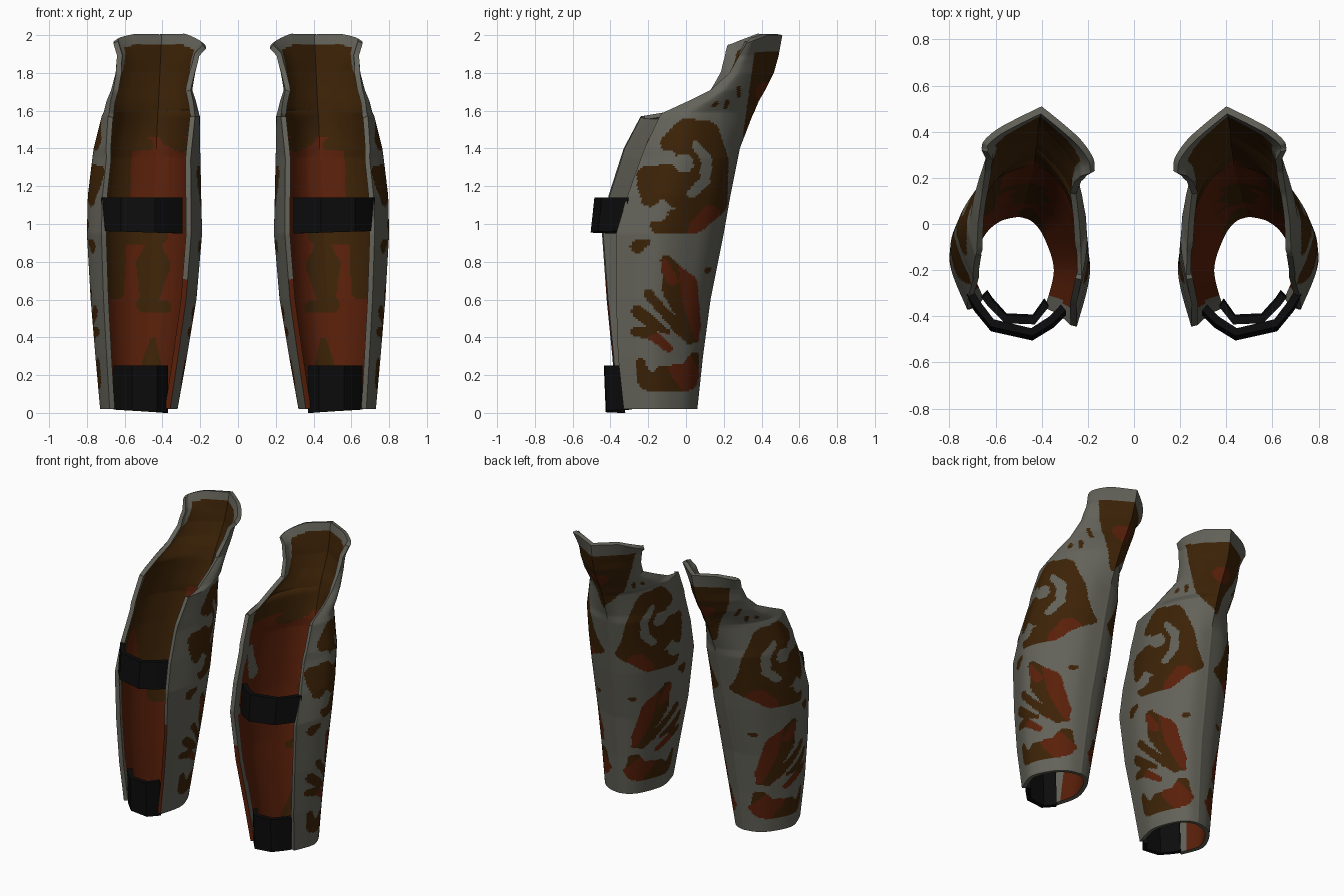
import bpy, bmesh, math
from mathutils import Vector

cube = bpy.data.objects.get("Cube")
if cube:
    bpy.data.objects.remove(cube)


def material(name, r, g, b):
    m = bpy.data.materials.new(name)
    m.use_nodes = True
    m.diffuse_color = (r, g, b, 1)
    node = m.node_tree.nodes["Principled BSDF"]
    node.inputs["Base Color"].default_value = (r, g, b, 1)
    node.inputs["Roughness"].default_value = 0.8
    return m


GREY, BROWN, RED = range(3)
PAINTS = [material("stone_grey", .125, .123, .1),
          material("dark_brown", .045, .016, .002),
          material("rust_red", .1, .014, .003)]
BLACK = material("strap_black", .0035, .0035, .0035)

# Shell levels: z, medial x, lateral x, back y, medial front y, lateral front y
LEVELS = [(.02, .32, .73, .06, -.37, -.33), (.3, .27, .755, .09, -.39, -.36),
          (.6, .22, .78, .13, -.42, -.37), (.95, .19, .80, .20, -.445, -.37),
          (1.15, .195, .795, .235, -.41, -.31), (1.4, .20, .765, .285, -.33, -.22),
          (1.57, .20, .725, .35, -.24, -.14), (1.59, .205, .715, .36, -.12, -.12),
          (1.65, .22, .70, .385, .01, .01), (1.71, .24, .675, .42, .13, .13),
          (1.8, .225, .65, .465, .185, .23), (1.89, .205, .64, .49, .21, .28),
          (2.0, .17, .66, .51, .23, .32)]
# Half sections from back ridge to front edge: share of width, share of depth
ROUND = [(0, 0), (.4, .06), (.74, .24), (1, .6), (.78, 1)]
PEAKED = [(0, 0), (.42, .28), (.75, .53), (.97, .8), (1, 1)]

# Painted shapes as tapered strokes: y, z, radius
BROWN_STROKES = [
    [(-.09, 1.43, .045), (0, 1.5, .06), (.1, 1.47, .08), (.15, 1.33, .075),
     (.13, 1.12, .09), (.04, 1.03, .08), (-.14, 1.0, .05)],
    [(-.2, 1.25, .06), (-.08, 1.22, .1), (.03, 1.14, .1)],
    [(-.03, 1.42, .05), (.05, 1.3, .06)], [(-.21, 1.22, .05), (-.19, 1.14, .05)],
    [(-.26, .88, .035), (-.21, .9, .02)],
    [(-.1, .8, .035), (-.03, .66, .095), (.03, .46, .05), (.05, .39, .02)],
    [(-.2, .63, .025), (-.13, .55, .025), (-.03, .44, .03), (.02, .38, .02)],
    [(-.26, .54, .03), (-.2, .49, .035), (-.1, .43, .015)],
    [(-.27, .43, .025), (-.19, .42, .03), (-.09, .34, .02)],
    [(-.24, .27, .02), (-.21, .17, .045)], [(-.2, .17, .052), (.01, .17, .052)],
    [(-.12, .2, .05), (.01, .2, .06), (.045, .3, .025)],
    [(.11, .75, .014), (.12, .76, .014)], [(.21, 1.62, .012), (.22, 1.65, .01)],
    [(.15, 1.63, .012), (.16, 1.64, .01)], [(.28, 1.68, .01), (.28, 1.72, .01)],
]
GREY_STROKES = [
    [(-.19, 1.37, .035), (-.08, 1.34, .022), (-.01, 1.32, .05)],
    [(.05, 1.42, .02), (.11, 1.34, .03), (.1, 1.23, .028), (.03, 1.16, .025)],
    [(-.25, 1.04, .03), (-.14, 1.06, .045)],
]
RED_STROKES = [
    [(.13, 1.05, .05), (.07, .97, .06)], [(.03, .78, .07), (.04, .6, .06), (.1, .42, .06)],
    [(-.06, .36, .06), (-.16, .38, .04)], [(-.02, .24, .07), (.05, .12, .06)],
    [(-.12, .78, .03), (-.07, .7, .03)], [(.42, 1.7, .05), (.45, 1.62, .05)],
]
# Lining patches: x, z, radius
LINING_BROWN = [
    [(.66, 1.45, .1), (.67, 1.2, .1), (.67, .9, .08), (.65, .65, .05)],
    [(.42, .94, .05), (.58, .95, .06)],
    [(.45, .9, .04), (.45, .78, .09), (.47, .6, .05)], [(.38, .56, .03), (.5, .57, .04)],
    [(.45, .38, .02), (.46, .26, .05), (.44, .1, .06)],
    [(.3, 1.42, .04), (.36, 1.46, .05)], [(.48, 1.42, .03), (.56, 1.44, .06)],
]


def catmull(points, i, t):
    """Smooth interpolation between points i and i + 1."""
    n = len(points) - 1
    p = [Vector(points[min(max(i + k, 0), n)]) for k in (-1, 0, 1, 2)]
    a = p[1] * 2 + (p[2] - p[0]) * t
    b = (p[0] * 2 - p[1] * 5 + p[2] * 4 - p[3]) * t * t
    c = (p[1] * 3 - p[0] - p[2] * 3 + p[3]) * t ** 3
    return (a + b + c) / 2


def in_stroke(stroke, u, v):
    for (ax, ay, ar), (bx, by, br) in zip(stroke, stroke[1:]):
        dx, dy = bx - ax, by - ay
        t = ((u - ax) * dx + (v - ay) * dy) / (dx * dx + dy * dy)
        t = min(max(t, 0), 1)
        if math.hypot(u - ax - dx * t, v - ay - dy * t) < ar + (br - ar) * t:
            return True
    return False


def inside(strokes, u, v):
    return any(in_stroke(s, u, v) for s in strokes)


def outer_paint(c):
    # Patch wrapping the ridge of the flared top, wider on the medial side
    rise = c.z - 1.46
    if c.x > .5 - .05 * c.z:
        limit = .30 + rise * .14
    else:
        limit = max(.25 + rise * .06, .33 - rise * .5)
    patch = 0 < rise < .45 and c.y > limit
    swirls = inside(BROWN_STROKES, c.y, c.z) and not inside(GREY_STROKES, c.y, c.z)
    if not (patch or swirls):
        return GREY
    return RED if inside(RED_STROKES, c.y, c.z) else BROWN


def lining_paint(c, medial, lateral, top):
    margin = .11 if .9 < c.z < 1.6 else .06
    if medial < margin or lateral < .055 or top < .06:
        return GREY
    if c.x < .3 and in_stroke([(-.2, 1.3, .04), (-.15, 1.12, .05)], c.y, c.z):
        return GREY
    if c.z > 1.46 or inside(LINING_BROWN, c.x, c.z):
        return BROWN
    return RED


def finish(bm, name, side, materials):
    bmesh.ops.recalc_face_normals(bm, faces=bm.faces)
    if side < 0:
        bmesh.ops.scale(bm, vec=(-1, 1, 1), verts=bm.verts)
        bmesh.ops.reverse_faces(bm, faces=bm.faces)
    mesh = bpy.data.meshes.new(name)
    bm.to_mesh(mesh)
    bm.free()
    for m in materials:
        mesh.materials.append(m)
    ob = bpy.data.objects.new(name, mesh)
    bpy.context.collection.objects.link(ob)
    bpy.ops.object.select_all(action="DESELECT")
    ob.select_set(True)
    bpy.context.view_layer.objects.active = ob
    bpy.ops.object.shade_smooth_by_angle(angle=math.radians(35))


def level_rows():
    rows = []
    for a, b in zip(LEVELS, LEVELS[1:]):
        n = max(3, round(max(b[0] - a[0], (b[4] - a[4]) / 2) / .0105))
        rows += [Vector(a).lerp(Vector(b), k / n) for k in range(n)]
    return rows + [Vector(LEVELS[-1])]


def half_section(blend, per_span=16):
    shape = [Vector(r).lerp(Vector(p), blend) for r, p in zip(ROUND, PEAKED)]
    pts = [catmull(shape, i, k / per_span) for i in range(4) for k in range(per_span)]
    return pts + [shape[-1]]


def shell(name, side):
    bm = bmesh.new()
    outer = []
    for z, xm, xl, yb, ym, yl in level_rows():
        half = half_section(min(max((z - 1.35) / .5, 0), 1))
        xb = .5 - .05 * z
        flare = .12 * max(0, (z - 1.89) / .11)  # rim dips toward its front corners
        row = [(xb + (xm - xb) * w, yb + (ym - yb) * d, z - flare * max(0, d - .4)) for w, d in half[:0:-1]]
        row += [(xb + (xl - xb) * w, yb + (yl - yb) * d, z - flare * max(0, d - .4) * .6) for w, d in half]
        outer.append([bm.verts.new(p) for p in row])
    rows, cols = len(outer), len(outer[0])

    def skin(grid):
        return [(j, i, bm.faces.new((grid[j][i], grid[j + 1][i], grid[j + 1][i + 1], grid[j][i + 1])))
                for j in range(rows - 1) for i in range(cols - 1)]

    outer_faces = skin(outer)
    bm.normal_update()
    inner = [[bm.verts.new(v.co - v.normal * .028) for v in row] for row in outer]
    for j, i, f in outer_faces:
        f.material_index = outer_paint(f.calc_center_median())
    for j, i, f in skin(inner):
        c = f.calc_center_median()
        f.material_index = lining_paint(c, (c - inner[j][0].co).length, (c - inner[j][-1].co).length,
                                        (c - inner[-1][i].co).length)
    # Rim joining outer skin and lining
    ring = [(j, 0) for j in range(rows)] + [(rows - 1, i) for i in range(1, cols)]
    ring += [(j, cols - 1) for j in range(rows - 2, -1, -1)] + [(0, i) for i in range(cols - 2, 0, -1)]
    for (a, b), (c, d) in zip(ring, ring[1:] + ring[:1]):
        f = bm.faces.new((outer[a][b], outer[c][d], inner[c][d], inner[a][b]))
        if b == 0 and d == 0 and outer[a][b].co.z < .7:
            f.material_index = RED
    finish(bm, name, side, PAINTS)


def strap(name, side, path, bottom, top, lean, tilt):
    """Band following a path, given as x, y points; tilt raises it toward the lateral end."""
    bm = bmesh.new()
    centre = Vector((.5, -.15))
    sections = []
    for p in map(Vector, path):
        q = p - (p - centre).normalized() * .034
        lift = tilt * (p.x - path[0][0])
        sections.append([bm.verts.new(v) for v in (
            (p.x, p.y, bottom + lift), (p.x, p.y + lean, top), (q.x, q.y + lean, top), (q.x, q.y, bottom + lift))])
    for a, b in zip(sections, sections[1:]):
        for k in range(4):
            bm.faces.new((a[k], a[k - 1], b[k - 1], b[k]))
    bm.faces.new(sections[0])
    bm.faces.new(sections[-1][::-1])
    finish(bm, name, side, [BLACK])


for label, side in (("left", 1), ("right", -1)):
    shell(label + "_guard_shell", side)
    strap(label + "_upper_strap", side,
          [(.295, -.395), (.35, -.45), (.44, -.505), (.62, -.465), (.69, -.38), (.725, -.325)], .95, 1.14, .02, .03)
    strap(label + "_lower_strap", side,
          [(.37, -.35), (.43, -.425), (.56, -.42), (.63, -.35), (.66, -.31)], 0, .25, -.01, .06)
